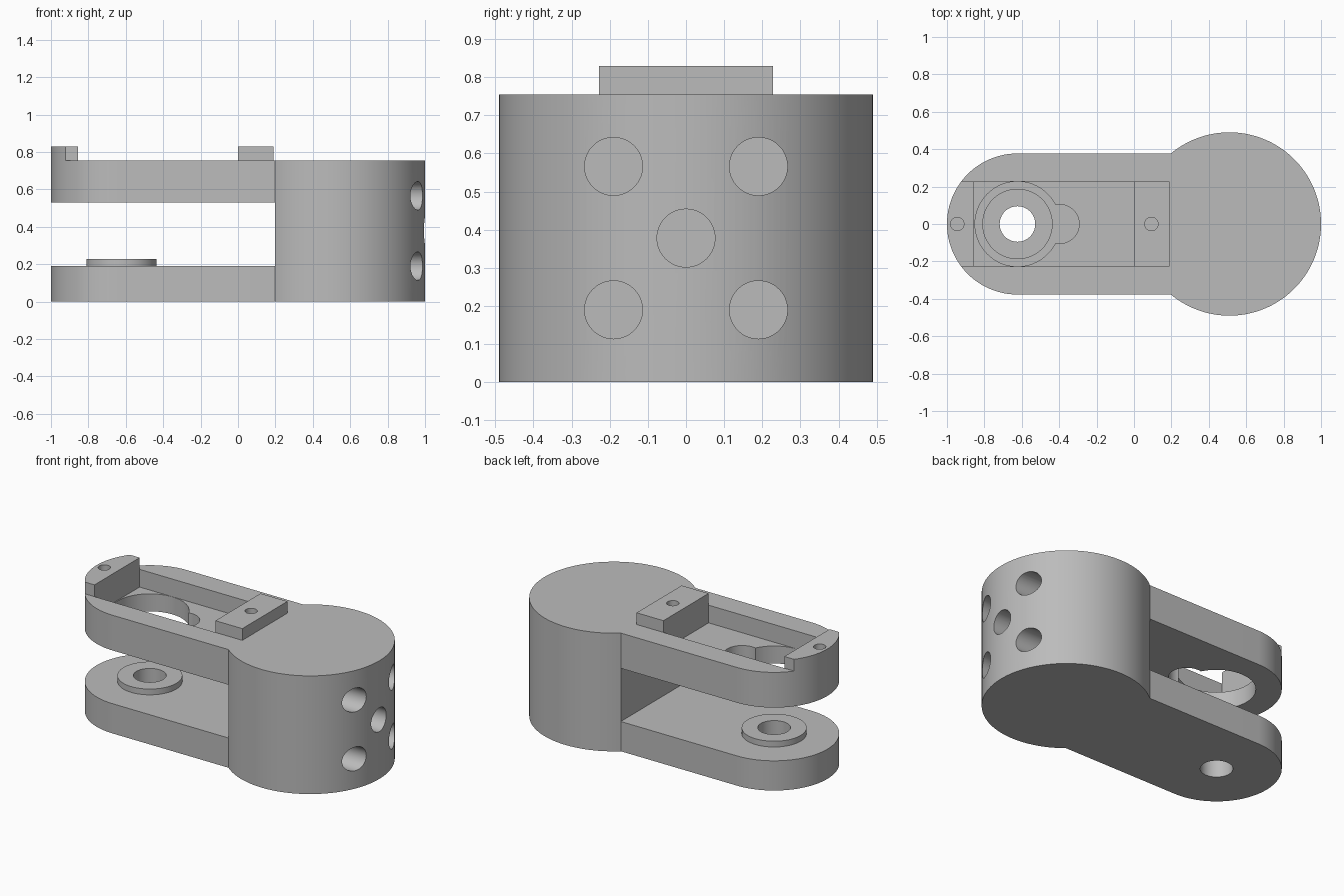
import bpy, bmesh, math

cube = bpy.data.objects.get("Cube")
if cube:
    bpy.data.objects.remove(cube, do_unlink=True)

# Main dimensions
HUB_X, HUB_R = 0.51, 0.49
EYE_X, ARM_R = -0.623, 0.377
TOP, FLOOR, BLOCK_TOP = 0.755, 0.642, 0.83
SLOT_LOW, SLOT_HIGH = 0.19, 0.53
RAIL = 0.228
KINK_X = HUB_X - math.sqrt(HUB_R ** 2 - ARM_R ** 2)

grey = bpy.data.materials.new("plain grey")
grey.use_nodes = True
colour = (0.5, 0.5, 0.5, 1)
grey.diffuse_color = colour
grey.node_tree.nodes["Principled BSDF"].inputs["Base Color"].default_value = colour


def arc(cx, r, start, end, steps):
    angles = [start + (end - start) * i / steps for i in range(steps + 1)]
    return [(cx + r * math.cos(a), r * math.sin(a)) for a in angles]


def prism(name, outline, z0, z1):
    bm = bmesh.new()
    base = bm.faces.new([bm.verts.new((x, y, z0)) for x, y in outline])
    side = bmesh.ops.extrude_face_region(bm, geom=[base])
    verts = [v for v in side["geom"] if isinstance(v, bmesh.types.BMVert)]
    bmesh.ops.translate(bm, verts=verts, vec=(0, 0, z1 - z0))
    bmesh.ops.recalc_face_normals(bm, faces=bm.faces)
    mesh = bpy.data.meshes.new(name)
    bm.to_mesh(mesh)
    bm.free()
    mesh.materials.append(grey)
    obj = bpy.data.objects.new(name, mesh)
    bpy.context.collection.objects.link(obj)
    return obj


def box(name, x0, x1, half_y, z0, z1):
    return prism(name, [(x0, -half_y), (x1, -half_y), (x1, half_y), (x0, half_y)], z0, z1)


def disc(name, x, r, z0, z1, steps=64):
    return prism(name, arc(x, r, 0, math.tau, steps)[:-1], z0, z1)


def combine(obj, tool, operation="DIFFERENCE"):
    mod = obj.modifiers.new(operation.lower(), "BOOLEAN")
    mod.operation, mod.object, mod.solver = operation, tool, "EXACT"
    bpy.context.view_layer.objects.active = obj
    bpy.ops.object.modifier_apply(modifier=mod.name)
    bpy.data.objects.remove(tool, do_unlink=True)


# Body: round hub running into a round-ended arm
kink = math.atan2(ARM_R, KINK_X - HUB_X)
outline = arc(HUB_X, HUB_R, -kink, kink, 120)
outline += arc(EYE_X, ARM_R, math.pi / 2, math.pi * 1.5, 64)
body = prism("hinge_body", outline, 0, TOP)

# Gap between the arms
combine(body, box("gap", -1.2, KINK_X, 0.6, SLOT_LOW, SLOT_HIGH))

# Pocket in the upper arm with a keyhole opening
combine(body, box("pocket", -0.855, 0, RAIL, FLOOR, 1))
combine(body, disc("keyhole_round", EYE_X, RAIL - 0.001, 0.45, 0.7))
combine(body, disc("keyhole_notch", -0.397, 0.104, 0.45, 0.7, 48))

# Pivot hole through the lower arm
combine(body, disc("pivot_hole", EYE_X, 0.095, -0.1, 0.3))

# Five blind holes drilled into the hub
for y, z in [(-0.19, 0.19), (0.19, 0.19), (0, 0.378), (-0.19, 0.566), (0.19, 0.566)]:
    drill = disc("hub_hole", 0, 0.076, 0.62, 1.2, 48)
    drill.rotation_euler = (0, math.pi / 2, 0)
    drill.location = (0, y, z)
    bpy.context.view_layer.update()
    combine(body, drill)

# Raised blocks at both ends of the pocket
end_block = box("end_block", -1.1, -0.855, RAIL, TOP, BLOCK_TOP)
combine(end_block, disc("end_round", EYE_X, ARM_R, 0.7, 0.9, 128), "INTERSECT")
inner_block = box("inner_block", 0, 0.19, RAIL, TOP, BLOCK_TOP)

# Screw holes in the blocks
for block, x in ((end_block, -0.945), (inner_block, 0.093)):
    for target in (block, body):
        combine(target, disc("screw_hole", x, 0.036, 0.6, 1, 32))

# Raised washer around the pivot hole
washer = disc("pivot_washer", EYE_X, 0.188, SLOT_LOW, 0.227)
combine(washer, disc("washer_hole", EYE_X, 0.095, 0.1, 0.3))

for obj in (body, end_block, inner_block, washer):
    bpy.ops.object.select_all(action="DESELECT")
    obj.select_set(True)
    bpy.context.view_layer.objects.active = obj
    bpy.ops.object.shade_smooth_by_angle(angle=math.radians(30))
